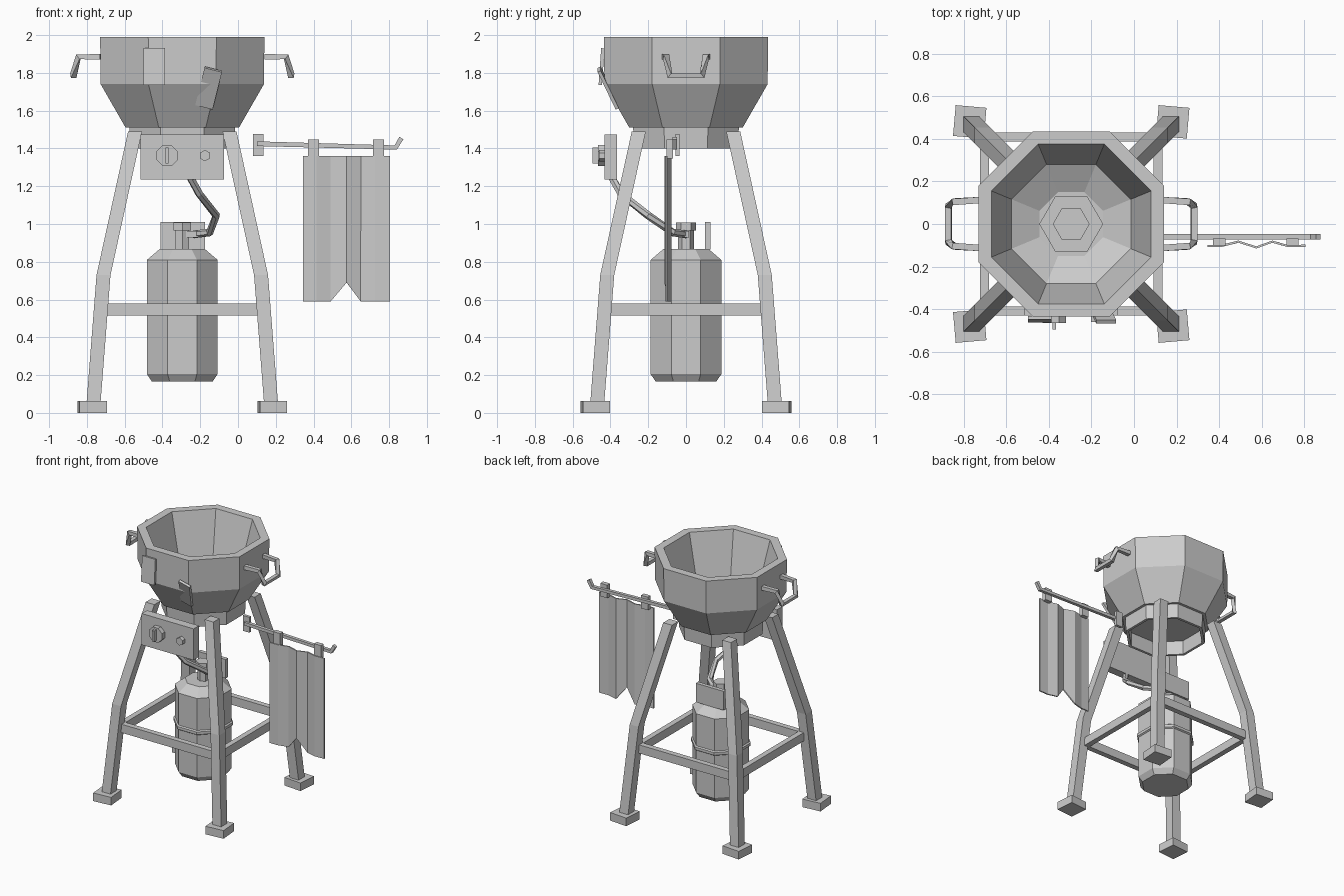
import bpy, bmesh, math
from mathutils import Vector, Matrix

if "Cube" in bpy.data.objects:
    bpy.data.objects.remove(bpy.data.objects["Cube"])

CX = -0.295                      # axis of bowl, tank and stand
grey = bpy.data.materials.new("light_grey")
grey.diffuse_color = (0.6, 0.6, 0.6, 1)
grey.use_nodes = True
grey.node_tree.nodes["Principled BSDF"].inputs["Base Color"].default_value = grey.diffuse_color


def finish(name, bm):
    bmesh.ops.recalc_face_normals(bm, faces=bm.faces)
    me = bpy.data.meshes.new(name)
    bm.to_mesh(me)
    bm.free()
    me.materials.append(grey)
    ob = bpy.data.objects.new(name, me)
    bpy.context.collection.objects.link(ob)
    return ob


def box(name, center, size, rot=(0, 0, 0)):
    bm = bmesh.new()
    bmesh.ops.create_cube(bm, size=1)
    bmesh.ops.scale(bm, vec=size, verts=bm.verts)
    for axis, a in zip("XYZ", rot):
        bmesh.ops.rotate(bm, matrix=Matrix.Rotation(math.radians(a), 3, axis), verts=bm.verts)
    bmesh.ops.translate(bm, vec=center, verts=bm.verts)
    return finish(name, bm)


def loft(name, rings, caps=True, closed=False):
    """Skin a list of equal-length point rings."""
    bm = bmesh.new()
    vs = [[bm.verts.new(p) for p in r] for r in rings]
    n = len(vs[0])
    pairs = list(zip(vs, vs[1:])) + ([(vs[-1], vs[0])] if closed else [])
    for a, b in pairs:
        for i in range(n):
            j = (i + 1) % n
            bm.faces.new((a[i], a[j], b[j], b[i]))
    if caps and not closed:
        bm.faces.new(vs[0])
        bm.faces.new(vs[-1])
    return finish(name, bm)


def turned(name, profile, n=8, center=(CX, 0), phase=0.5, caps=True, closed=False):
    """Faceted turned shape; profile is (apothem, z)."""
    k = 1 / math.cos(math.pi / n)
    angles = [2 * math.pi * (i + phase) / n for i in range(n)]
    return loft(name, [[(center[0] + r * k * math.cos(a), center[1] + r * k * math.sin(a), z)
                        for a in angles] for r, z in profile], caps, closed)


def tube(name, pts, w, n=4):
    """Sweep a small polygon along a path with mitred corners."""
    pts = [Vector(p) for p in pts]
    r = w / 2 / math.cos(math.pi / n)
    rings = []
    for i, p in enumerate(pts):
        d0 = (p - pts[i - 1]).normalized() if i else (pts[1] - p).normalized()
        d1 = (pts[i + 1] - p).normalized() if i < len(pts) - 1 else d0
        t = (d0 + d1).normalized()
        ref = Vector((0, 0, 1)) if abs(t.z) < 0.97 else Vector((0, 1, 0))
        side = t.cross(ref).normalized()
        up = side.cross(t)
        rings.append([p + side * r * math.cos(a) + up * r * math.sin(a)
                      for a in (2 * math.pi * (k + 0.5) / n for k in range(n))])
    return loft(name, rings)


# Bowl: outer wall, rim, inner wall and floor
turned("bowl", [(0.30, 1.51), (0.432, 1.74), (0.435, 1.99), (0.375, 1.99),
                (0.28, 1.62), (0.15, 1.55)])
# Open collar under the bowl
turned("bowl_collar", [(0.275, 1.40), (0.28, 1.515), (0.255, 1.515), (0.255, 1.40)], closed=True)
# Burner on the bowl floor
turned("burner_base", [(0.13, 1.54), (0.13, 1.585)], n=6, phase=0)
turned("burner_cap", [(0.075, 1.58), (0.075, 1.61)], n=6, phase=0)

# Handles on both sides of the bowl
for s, side in ((1, "right"), (-1, "left")):
    half = [(0.435, 0.112, 1.885), (0.55, 0.105, 1.885), (0.577, 0.085, 1.785)]
    path = half + [(x, -y, z) for x, y, z in reversed(half)]
    tube(side + "_handle", [(CX + s * x, y, z) for x, y, z in path], 0.03)

# Patch plates on the bowl front
box("upright_patch", (-0.443, -0.447, 1.833), (0.112, 0.018, 0.195), (-4, 0, 0))
box("slanted_patch", (-0.155, -0.412, 1.72), (0.095, 0.018, 0.225), (25, 14, 0))

# Splayed legs with feet
h = 0.037
for sx in (1, -1):
    for sy in (1, -1):
        tag = ("right" if sx > 0 else "left") + ("_back" if sy > 0 else "_front")
        rings = []
        for o, z in ((0.25, 1.49), (0.417, 0.73), (0.47, 0.05)):
            x, y = CX + sx * o, sy * o
            rings.append([(x - h, y - h, z), (x + h, y - h, z), (x + h, y + h, z), (x - h, y + h, z)])
        loft(tag + "_leg", rings)
        box(tag + "_foot", (CX + sx * 0.477, sy * 0.48, 0.031), (0.145, 0.145, 0.062), (0, 0, -5 * sy))

# Cross bars between the legs
for s in (1, -1):
    box("cross_bar_x", (CX, s * 0.408, 0.547), (0.82, 0.042, 0.065))
    box("cross_bar_y", (CX + s * 0.408, 0, 0.547), (0.042, 0.82, 0.065))

# Gas tank with a raised seam
turned("gas_tank", [(0.16, 0.165), (0.187, 0.205), (0.187, 0.53), (0.197, 0.537),
                    (0.197, 0.558), (0.187, 0.565), (0.187, 0.81), (0.12, 0.867)])
turned("valve_stem", [(0.036, 0.86), (0.036, 0.97)], n=6)
turned("valve_cap", [(0.046, 0.965), (0.046, 1.008)], n=6)
box("valve_guard", (CX + 0.003, 0.115, 0.938), (0.235, 0.03, 0.145))
box("valve_nozzle", (-0.24, -0.01, 0.945), (0.07, 0.05, 0.035))

# Hose from tank to control panel
tube("hose", [(-0.26, -0.40, 1.26), (-0.205, -0.345, 1.16), (-0.115, -0.20, 1.045),
              (-0.15, -0.07, 0.955), (-0.235, 0.0, 0.945)], 0.036, 6)

# Control panel with knobs
box("control_panel", (-0.295, -0.398, 1.355), (0.44, 0.065, 0.24))


def knob(name, x, r, depth, n):
    ring = [(x + r * math.cos(a), 1.362 + r * math.sin(a))
            for a in (2 * math.pi * (i + 0.5) / n for i in range(n))]
    loft(name, [[(px, y, pz) for px, pz in ring] for y in (-0.42, -0.43 - depth)])


knob("large_knob", -0.375, 0.06, 0.035, 8)
box("knob_grip", (-0.375, -0.475, 1.362), (0.016, 0.04, 0.085))
knob("small_knob", -0.175, 0.03, 0.03, 6)

# Rail with hooked end, its mount and the cloth clips
box("rail_mount", (0.108, -0.045, 1.418), (0.055, 0.022, 0.118))
tube("rail", [(0.10, -0.06, 1.425), (0.835, -0.06, 1.405), (0.865, -0.06, 1.455)], 0.025)
for x in (0.4, 0.745):
    box("cloth_clip", (x, -0.085, 1.398), (0.058, 0.034, 0.10))

# Hanging folded cloth with a notched hem
cols = [(0.345, -0.104, 0.59), (0.415, -0.102, 0.59), (0.49, -0.083, 0.59), (0.575, -0.11, 0.69),
        (0.65, -0.083, 0.59), (0.725, -0.104, 0.59), (0.805, -0.102, 0.59)]
bm = bmesh.new()
strip = [(bm.verts.new((x, y, z)), bm.verts.new((x, y, 1.36))) for x, y, z in cols]
for (a, b), (c, d) in zip(strip, strip[1:]):
    bm.faces.new((a, c, d, b))
cloth = finish("cloth", bm)
mod = cloth.modifiers.new("thickness", 'SOLIDIFY')
mod.thickness = 0.01
mod.offset = 0
